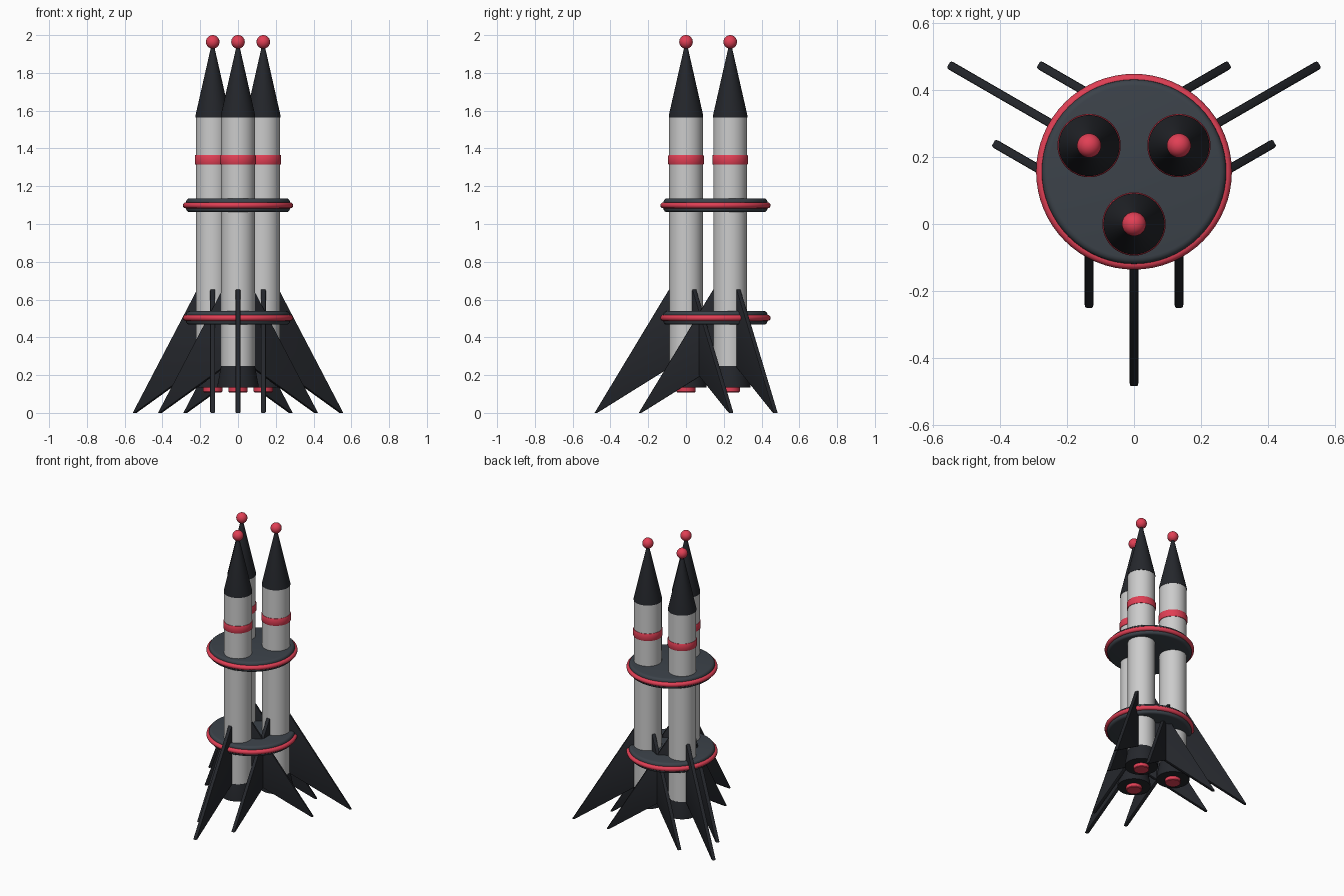
import bpy, bmesh, math
from mathutils import Matrix, Vector

if "Cube" in bpy.data.objects:
    bpy.data.objects.remove(bpy.data.objects["Cube"])

def material(name, rgb):
    m = bpy.data.materials.new(name)
    m.diffuse_color = (*rgb, 1)
    m.use_nodes = True
    m.node_tree.nodes["Principled BSDF"].inputs["Base Color"].default_value = m.diffuse_color
    return m

RED = material("red", (0.75, 0.05, 0.09))
BLACK = material("black", (0.018, 0.02, 0.025))
SLATE = material("slate", (0.045, 0.055, 0.068))

def finish(name, bm, mat, angle=35):
    bmesh.ops.recalc_face_normals(bm, faces=bm.faces[:])
    me = bpy.data.meshes.new(name)
    bm.to_mesh(me)
    bm.free()
    ob = bpy.data.objects.new(name, me)
    bpy.context.collection.objects.link(ob)
    if mat:
        me.materials.append(mat)
    bpy.ops.object.select_all(action='DESELECT')
    ob.select_set(True)
    bpy.context.view_layer.objects.active = ob
    bpy.ops.object.shade_smooth_by_angle(angle=math.radians(angle))
    return ob

def lathe(name, profile, loc, mat=None, n=48, closed=False):
    """Spin an (r, z) profile about the vertical axis through loc."""
    bm = bmesh.new()
    vs = [bm.verts.new((r, 0, z)) for r, z in profile]
    pairs = list(zip(vs, vs[1:])) + ([(vs[-1], vs[0])] if closed else [])
    edges = [bm.edges.new(p) for p in pairs]
    bmesh.ops.spin(bm, geom=vs + edges, cent=(0, 0, 0), axis=(0, 0, 1),
                   angle=math.tau, steps=n, use_merge=False)
    bmesh.ops.remove_doubles(bm, verts=bm.verts[:], dist=1e-5)
    ob = finish(name, bm, mat)
    ob.location = loc
    return ob

def fin(name, loc, angle):
    """Swept triangular fin pointing outward at the given angle."""
    t = 0.013
    outline = [(0.484, 0.0), (0.470, 0.0), (0.085, 0.24), (0.06, 0.26),
               (0.06, 0.645), (0.078, 0.658), (0.09, 0.653)]
    bm = bmesh.new()
    face = bm.faces.new([bm.verts.new((r, -t, z)) for r, z in outline])
    ext = bmesh.ops.extrude_face_region(bm, geom=[face])
    bmesh.ops.translate(bm, vec=(0, 2 * t, 0),
                        verts=[g for g in ext["geom"] if isinstance(g, bmesh.types.BMVert)])
    rim = [e for e in bm.edges if abs(e.verts[0].co.y - e.verts[1].co.y) < 1e-5]
    bmesh.ops.bevel(bm, geom=rim, offset=0.005, segments=2, profile=0.5, affect='EDGES')
    bm.transform(Matrix.Rotation(math.radians(angle), 4, 'Z'))
    ob = finish(name, bm, BLACK, 40)
    ob.location = loc

def ball(name, radius, loc, mat):
    bm = bmesh.new()
    bmesh.ops.create_uvsphere(bm, u_segments=32, v_segments=16, radius=radius)
    finish(name, bm, mat).location = loc

# Three identical rockets in a triangle
for tag, x, y in (("front", 0, 0), ("left", -0.134, 0.234), ("right", 0.134, 0.234)):
    at = (x, y, 0)
    lathe(tag + "_body", [(0, 0.245), (0.089, 0.245), (0.089, 1.57), (0, 1.57)], at)
    lathe(tag + "_nose_cone", [(0, 1.565), (0.091, 1.565), (0.091, 1.575), (0.006, 1.95), (0, 1.95)],
          at, BLACK)
    ball(tag + "_nose_ball", 0.036, (x, y, 1.964), RED)
    lathe(tag + "_band", [(0.085, 1.315), (0.092, 1.315), (0.0945, 1.32), (0.0945, 1.36),
                          (0.092, 1.365), (0.085, 1.365)], at, RED, closed=True)
    # flared engine skirt and nozzle
    lathe(tag + "_skirt", [(0, 0.248), (0.09, 0.248), (0.108, 0.15), (0.108, 0.135), (0, 0.135)],
          at, BLACK)
    lathe(tag + "_nozzle", [(0, 0.15), (0.051, 0.15), (0.051, 0.113), (0.047, 0.109), (0, 0.109)],
          at, RED)
    for i, a in enumerate((-90, 30, 150)):
        fin(f"{tag}_fin_{i + 1}", at, a)

# Two round clamp plates with red rims
for tag, z in (("lower", 0.503), ("upper", 1.099)):
    at = (0, 0.156, z)
    arc = [(0.257 + 0.018 * math.cos(a), s * 0.018 + 0.018 * math.sin(a))
           for s, start in ((-1, -90), (1, 0))
           for a in (math.radians(start + 22.5 * k) for k in range(5))]
    lathe(tag + "_plate", [(0, -0.036)] + arc + [(0, 0.036)], at, SLATE, n=64)
    ring = [(0.276 + 0.016 * math.cos(k * math.tau / 12), 0.016 * math.sin(k * math.tau / 12))
            for k in range(12)]
    lathe(tag + "_plate_rim", ring, at, RED, n=64, closed=True)
